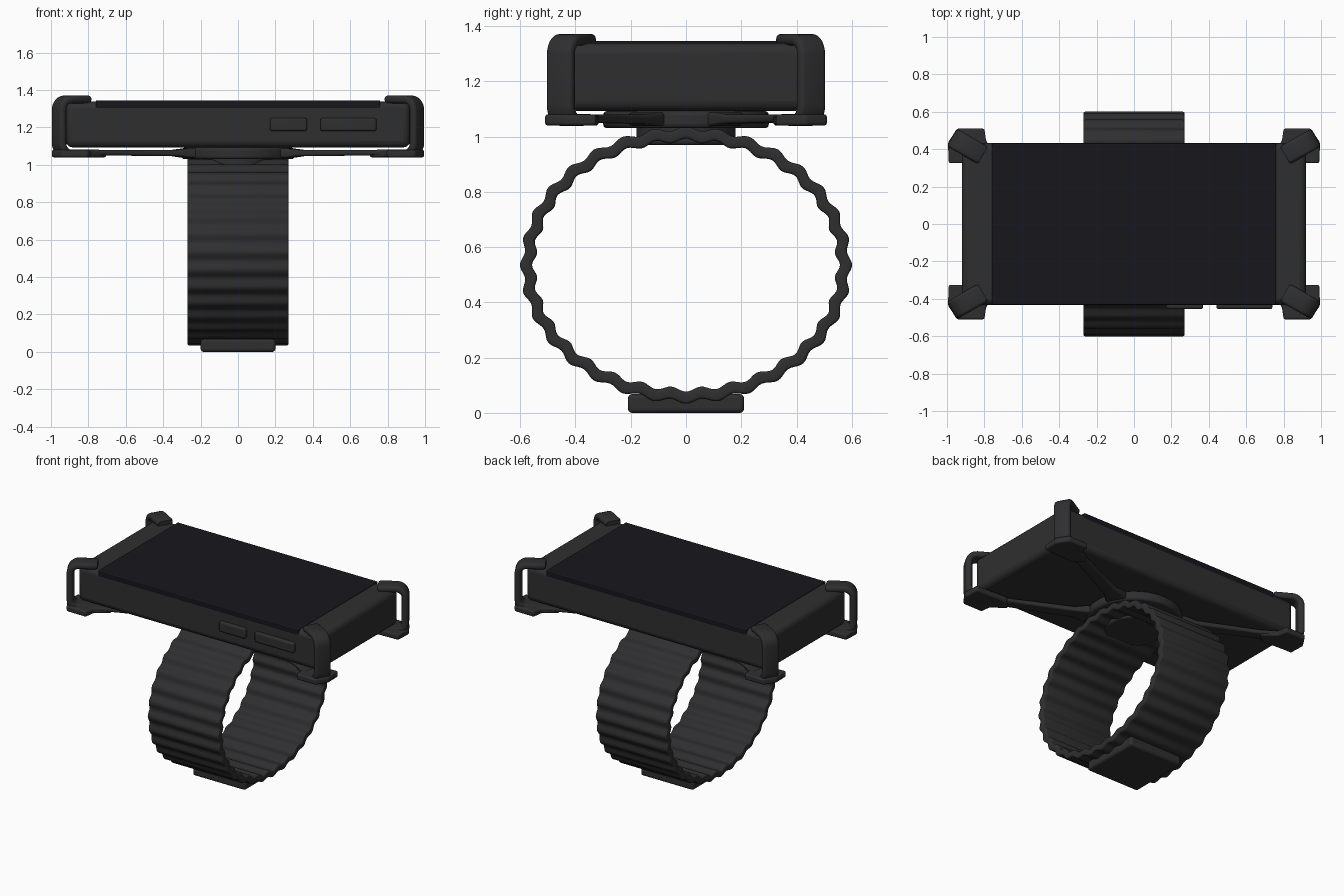
import bpy, bmesh, math
from mathutils import Vector

if "Cube" in bpy.data.objects:
    bpy.data.objects.remove(bpy.data.objects["Cube"])


def material(name, color):
    m = bpy.data.materials.new(name)
    m.diffuse_color = (*color, 1)
    m.use_nodes = True
    m.node_tree.nodes["Principled BSDF"].inputs["Base Color"].default_value = m.diffuse_color
    return m


RUBBER = material("dark_rubber", (0.028, 0.028, 0.03))
GLASS = material("screen_glass", (0.008, 0.008, 0.012))


def finish(name, bm, mat=RUBBER, bevel=0, segments=3, angle=35):
    bmesh.ops.recalc_face_normals(bm, faces=bm.faces)
    me = bpy.data.meshes.new(name)
    bm.to_mesh(me)
    bm.free()
    ob = bpy.data.objects.new(name, me)
    bpy.context.collection.objects.link(ob)
    me.materials.append(mat)
    if bevel:
        b = ob.modifiers.new("bevel", "BEVEL")
        b.width, b.segments = bevel, segments
        b.limit_method = "ANGLE"
    bpy.ops.object.select_all(action="DESELECT")
    ob.select_set(True)
    bpy.context.view_layer.objects.active = ob
    bpy.ops.object.shade_smooth_by_angle(angle=math.radians(angle))
    return ob


def box(name, lo, hi, mat=RUBBER, bevel=0.01):
    bm = bmesh.new()
    bmesh.ops.create_cube(bm, size=1)
    for v in bm.verts:
        v.co = Vector([(a + b) / 2 + c * (b - a) for a, b, c in zip(lo, hi, v.co)])
    return finish(name, bm, mat, bevel)


def disc(name, r, z0, z1, bevel):
    bm = bmesh.new()
    bmesh.ops.create_cone(bm, cap_ends=True, segments=48, radius1=r, radius2=r, depth=z1 - z0)
    bmesh.ops.translate(bm, verts=bm.verts, vec=(0, 0, (z0 + z1) / 2))
    return finish(name, bm, bevel=bevel)


def skin(bm, rings, closed=False):
    """Bridge equal-length rings of points, capping open ends."""
    rows = [[bm.verts.new(p) for p in r] for r in rings]
    n = len(rows[0])
    for i in range(len(rows) if closed else len(rows) - 1):
        a, b = rows[i], rows[(i + 1) % len(rows)]
        for j in range(n):
            bm.faces.new((a[j], a[(j + 1) % n], b[(j + 1) % n], b[j]))
    if not closed:
        bm.faces.new(rows[0])
        bm.faces.new(rows[-1])


def round_rect(w, h, r, seg=4):
    pts = []
    for k, (sx, sy) in enumerate(((1, 1), (-1, 1), (-1, -1), (1, -1))):
        for i in range(seg + 1):
            a = math.pi / 2 * (k + i / seg)
            pts.append((sx * (w / 2 - r) + r * math.cos(a), sy * (h / 2 - r) + r * math.sin(a)))
    return pts


# Phone body, screen and side buttons
box("phone_body", (-0.92, -0.432, 1.093), (0.92, 0.432, 1.338), bevel=0.035)
box("phone_screen", (-0.76, -0.432, 1.30), (0.76, 0.432, 1.345), GLASS, 0.006)
for i, (x0, x1) in enumerate(((0.17, 0.37), (0.44, 0.74))):
    box(f"side_button_{i + 1}", (x0, -0.455, 1.18), (x1, -0.40, 1.25), bevel=0.012)

# Hub under the phone and pivot pin through the band
disc("hub", 0.30, 1.03, 1.092, 0.015)
disc("pivot_pin", 0.18, 0.97, 1.05, 0.01)

# Corner grips: arm, foot plate and C-shaped hook in each corner
FOOT = [(0.80, 0.51), (0.945, 0.51), (0.995, 0.435), (0.99, 0.325), (0.92, 0.325),
        (0.76, 0.315), (0.70, 0.375), (0.79, 0.44)]
D = Vector((math.cos(math.radians(30)), 0.5, 0))
T = Vector((-D.y, D.x, 0))
EDGE = Vector((0.974, 0.463, 0))


def hook_rings():
    path = [(-0.12, 1.06)]
    for cz, a0 in ((1.115, -90), (1.295, 0)):
        for i in range(7):
            a = math.radians(a0 + 15 * i)
            path.append((-0.075 + 0.055 * math.cos(a), cz + 0.055 * math.sin(a)))
    path += [(-0.18, 1.35), (-0.192, 1.35)]
    rings = []
    for i, (r, z) in enumerate(path):
        p, q = path[max(i - 1, 0)], path[min(i + 1, len(path) - 1)]
        t = Vector((q[0] - p[0], q[1] - p[1])).normalized()
        s = 0.75 if i == len(path) - 1 else 1
        rings.append([EDGE + D * (r - t.y * v * s) + T * u * (s + 1) / 2 + Vector((0, 0, z + t.x * v * s))
                      for u, v in round_rect(0.108, 0.042, 0.018)])
    return rings


def arm_rings():
    rings = []
    a, b = Vector((0.20, 0.11, 1.062)), Vector((0.84, 0.405, 1.066))
    side = Vector((-(b - a).y, (b - a).x, 0)).normalized()
    for f, w, h in ((0, 0.13, 0.05), (0.12, 0.13, 0.05), (0.22, 0.09, 0.034), (0.8, 0.075, 0.03), (1, 0.11, 0.03)):
        c = a.lerp(b, f)
        rings.append([c + side * u + Vector((0, 0, v)) for u, v in round_rect(w, h, 0.012)])
    return rings


for sx, fb in ((-1, "left"), (1, "right")):
    for sy, lr in ((-1, "front"), (1, "back")):
        def flip(rings):
            return [[(p[0] * sx, p[1] * sy, p[2]) for p in r] for r in rings]
        tag = f"{lr}_{fb}"
        for part, rings, bev in (("hook", hook_rings(), 0), ("arm", arm_rings(), 0),
                                 ("foot", [[(x, y, z) for x, y in FOOT] for z in (1.04, 1.08)], 0.01)):
            bm = bmesh.new()
            skin(bm, flip(rings))
            finish(f"{part}_{tag}", bm, bevel=bev, angle=45)

# Rippled wrist band: oval loop with a wavy centre line
RIPPLES, STEPS = 32, 320
rings = []
for i in range(STEPS):
    a = 2 * math.pi * i / STEPS
    wave = 0.008 * math.cos(RIPPLES * a)
    c = Vector((0, (0.571 + wave) * math.cos(a), 0.535 + (0.472 + wave) * math.sin(a)))
    n = Vector((0, math.cos(a) / 0.571, math.sin(a) / 0.472)).normalized()
    rings.append([c + n * v + Vector((u, 0, 0)) for u, v in round_rect(0.54, 0.044, 0.01, 3)])
bm = bmesh.new()
skin(bm, rings, closed=True)
finish("wrist_band", bm, angle=50)

# Clasp at the bottom of the band
box("band_clasp", (-0.2, -0.21, 0), (0.2, 0.21, 0.068), bevel=0.015)
